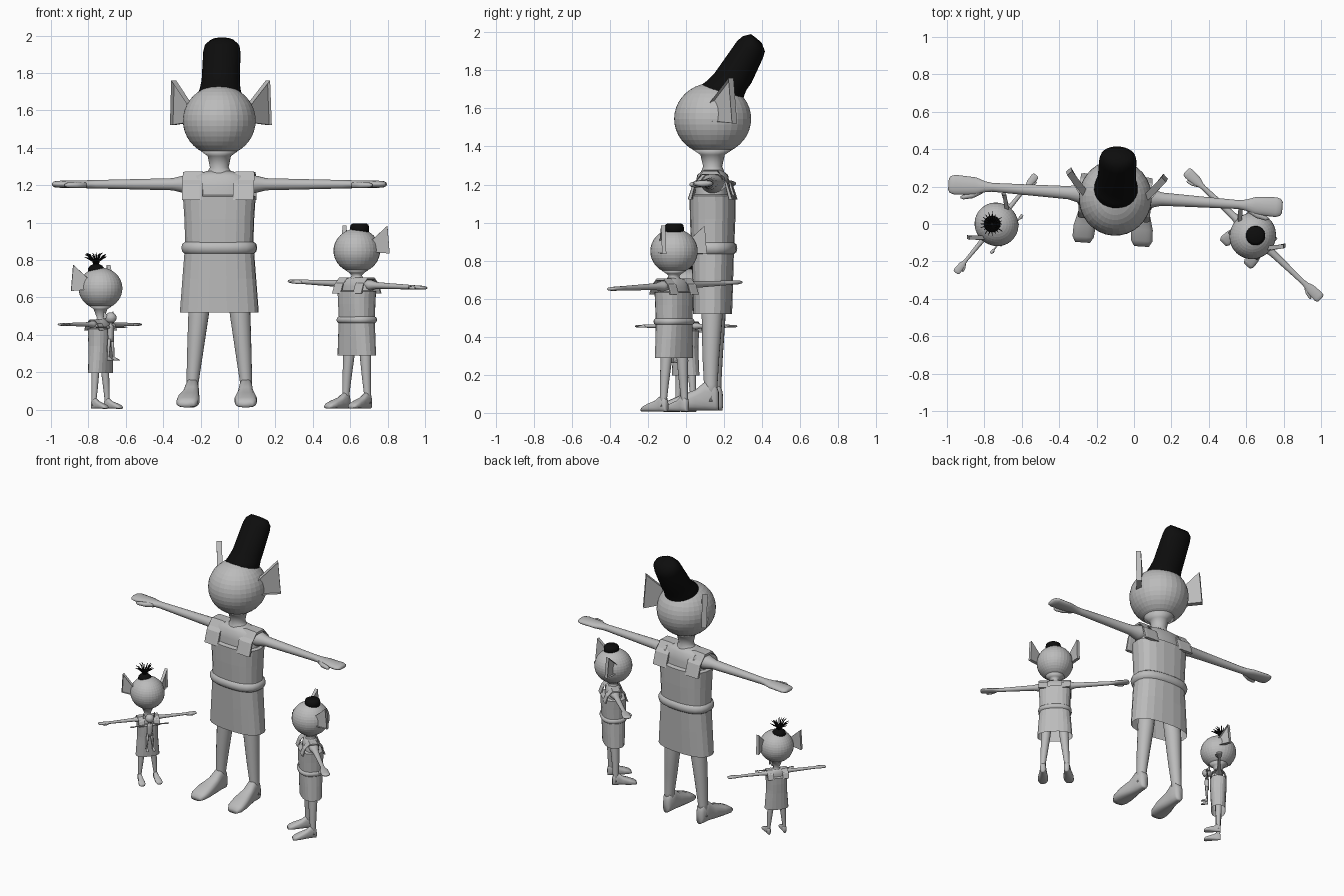
import bpy, bmesh, math, random
from mathutils import Vector, Matrix

if "Cube" in bpy.data.objects:
    bpy.data.objects.remove(bpy.data.objects["Cube"])

random.seed(3)


def material(name, v):
    m = bpy.data.materials.new(name)
    m.diffuse_color = (v, v, v, 1)
    m.use_nodes = True
    m.node_tree.nodes["Principled BSDF"].inputs["Base Color"].default_value = m.diffuse_color
    return m


GREY = material("plain_grey", 0.5)
BLACK = material("hair_black", 0.004)


def finish(name, bm, M, mat, smooth):
    bmesh.ops.recalc_face_normals(bm, faces=bm.faces)
    me = bpy.data.meshes.new(name)
    bm.to_mesh(me)
    bm.free()
    me.transform(M)
    me.materials.append(mat)
    ob = bpy.data.objects.new(name, me)
    bpy.context.collection.objects.link(ob)
    for p in me.polygons:
        p.use_smooth = smooth
    return ob


def loft(name, rings, M, mat=GREY, n=20, p=2.0, caps=True, smooth=True):
    """Skin over rings given as (centre, half axis u, half axis v)."""
    bm = bmesh.new()
    loops = []
    for c, u, v in rings:
        c, u, v = Vector(c), Vector(u), Vector(v)
        lp = []
        for i in range(n):
            a = 2 * math.pi * (i + 0.5) / n
            ca, sa = math.cos(a), math.sin(a)
            lp.append(bm.verts.new(c + u * math.copysign(abs(ca) ** (2 / p), ca)
                                   + v * math.copysign(abs(sa) ** (2 / p), sa)))
        loops.append(lp)
    for a, b in zip(loops, loops[1:]):
        for i in range(n):
            j = (i + 1) % n
            bm.faces.new((a[i], a[j], b[j], b[i]))
    if caps:
        bm.faces.new(loops[0])
        bm.faces.new(loops[-1])
    return finish(name, bm, M, mat, smooth)


def zr(z, rx, ry, x=0, y=0):
    return ((x, y, z), (rx, 0, 0), (0, ry, 0))


def ear(name, hc, r, s, M):
    # four-cornered dish with a raised rim
    bm = bmesh.new()
    pts = [(.9, 0, .46), (.9, -.1, -.05), (1.4, .62, -.12), (1.36, .52, 1.1)]
    out = [Vector((s * x * r, y * r, hc + z * r)) for x, y, z in pts]
    back = Vector((-s * .13 * r, .13 * r, 0))
    f = [bm.verts.new(q) for q in out]
    b = [bm.verts.new(q + back) for q in out]
    front = bm.faces.new(f)
    bm.faces.new(b[::-1])
    for i in range(4):
        j = (i + 1) % 4
        bm.faces.new((f[j], f[i], b[i], b[j]))
    bmesh.ops.inset_individual(bm, faces=[front], thickness=.11 * r)
    for v in front.verts:
        v.co += back * .6
    finish(name, bm, M, GREY, False)


def figure(name, x, y, z, angle, scale, hc, r, dep=1.0, tilt=0.0, dress=True, belt=True):
    M = Matrix.Translation((x, y, z)) @ Matrix.Rotation(math.radians(angle), 4, 'Z') @ Matrix.Scale(scale, 4)
    # head
    bm = bmesh.new()
    bmesh.ops.create_uvsphere(bm, u_segments=32, v_segments=20, radius=r)
    bmesh.ops.transform(bm, matrix=Matrix.Translation((0, 0, hc)) @ Matrix.Diagonal((1, 1.04, .97, 1)),
                        verts=bm.verts)
    finish(name + "_head", bm, M, GREY, False)
    # neck
    loft(name + "_neck", [zr(hc - .83 * r, .52 * r, .54 * r), zr(hc - .97 * r, .32 * r, .33 * r),
                          zr(1.295, .05, .05), zr(1.27, .065, .06), zr(1.24, .11, .07)], M)
    # upper body
    w = 1 if dress else .75
    loft(name + "_torso", [zr(1.275, .07 * w, .05), zr(1.25, .15 * w, .08), zr(1.19, .18 * w, .09),
                           zr(1.08, .17 * w, .10), zr(.85, .15 * w, .09), zr(.7, .15 * w, .09)], M, p=2.4)
    if dress:
        # open-bottomed dress
        loft(name + "_dress", [zr(.52, .212, .10 * dep), zr(.7, .198, .106 * dep), zr(.84, .187, .11 * dep),
                               zr(.9, .183, .113 * dep), zr(1.02, .187, .118 * dep), zr(1.14, .195, .12 * dep),
                               zr(1.15, .17, .085)], M, p=2.5, caps=False, smooth=False)
        if belt:
            loft(name + "_belt", [zr(h, .187 + o, (.112 + o) * dep) for h, o in
                                  ((.835, 0), (.845, .012), (.865, .016), (.885, .012), (.895, 0))],
                 M, p=2.5, caps=False)
    for s, side in ((1, "left"), (-1, "right")):
        tag = name + "_" + side
        ear(tag + "_ear", hc, r, s, M)
        if dress:
            # shoulder strap
            loft(tag + "_strap", [((s * .137, a * dep, h), (.057, 0, 0), (0, u, v)) for a, h, u, v in
                                  ((-.108, 1.12, .012, 0), (-.082, 1.215, .01, .008), (-.04, 1.262, .004, .012),
                                   (.04, 1.262, -.004, .012), (.082, 1.215, -.01, .008), (.108, 1.12, -.012, 0))],
                 M, n=8, p=5, smooth=False)
        # arm running into a flat mitten hand
        loft(tag + "_arm", [((s * a, .01, 1.205 - s * a * tilt), (0, u, 0), (0, 0, v)) for a, u, v in
                            ((.12, .07, .06), (.19, .052, .048), (.25, .036, .033), (.45, .03, .028),
                             (.66, .024, .023), (.70, .03, .022), (.75, .048, .021), (.86, .054, .019),
                             (.885, .046, .016), (.895, .03, .008))], M, n=16)
        # thumb
        loft(tag + "_thumb", [((s * a, b, 1.2 - s * a * tilt), (0, u, 0), (0, 0, v)) for a, b, u, v in
                              ((.71, -.01, .018, .016), (.76, -.038, .018, .016),
                               (.81, -.052, .014, .013), (.825, -.054, .006, .006))], M, n=10)
        # leg
        loft(tag + "_leg", [zr(.78, .062, .062, s * .088), zr(.5, .055, .055, s * .112, .005),
                            zr(.3, .043, .045, s * .13), zr(.15, .033, .036, s * .143),
                            zr(.06, .034, .036, s * .145)], M, n=16)
        # foot
        loft(tag + "_foot", [((s * a, b, h + .012), (u, 0, 0), (0, 0, h)) for b, a, u, h in
                             ((.042, .143, .022, .05), (.025, .143, .033, .07), (-.03, .144, .037, .076),
                              (-.08, .147, .045, .055), (-.16, .153, .06, .04), (-.22, .157, .058, .027),
                              (-.25, .158, .04, .016))], M, n=16, p=2.8)
    return M


# the three figures and the small doll
M1 = figure("large_figure", -.10, .14, 0, -4, 1.0, 1.545, .195)
figure("medium_figure", .635, -.063, 0, -43.5, .555, 1.53, .22, dep=1.25, tilt=.036)
figure("small_figure", -.735, -.002, 0, 50.5, .378, 1.715, .303, dep=1.25, belt=False)
figure("doll", -.68, -.055, .26, 50.5, .15, 1.54, .2, dress=False)

# tall swept-back hair: each ring given by front and back points
rings = []
for y0, z0, y1, z1, w in ((-.06, 1.66, .15, 1.61, .10), (-.085, 1.705, .165, 1.665, .118),
                          (-.03, 1.745, .177, 1.695, .108), (.01, 1.785, .205, 1.735, .102),
                          (.13, 1.955, .265, 1.865, .10), (.16, 1.98, .275, 1.9, .094),
                          (.20, 1.99, .26, 1.94, .07)):
    rings.append(((0, (y0 + y1) / 2, (z0 + z1) / 2), (w, 0, 0), (0, (y1 - y0) / 2, (z1 - z0) / 2)))
loft("large_figure_hair", rings, M1, BLACK, n=28)

# flat hair tuft
I = Matrix.Identity(4)
loft("medium_figure_hair", [zr(.94, .05, .05, .65, -.062), zr(.972, .052, .052, .65, -.062),
                            zr(.988, .048, .048, .65, -.062), zr(.996, .036, .036, .65, -.062)], I, BLACK)

# hair cap with fanned spikes
cx, cy = -.758, 0
loft("small_figure_hair", [zr(.735, .045, .045, cx, cy), zr(.757, .044, .044, cx, cy),
                           zr(.77, .032, .032, cx, cy), zr(.778, .015, .015, cx, cy)], I, BLACK)
for k in range(20):
    a = 2 * math.pi * k / 20
    reach = random.uniform(.045, .07)
    top = random.uniform(.815, .84)
    d = Vector((math.cos(a), math.sin(a), 0))
    t = Vector((-d.y, d.x, 0))
    base = Vector((cx, cy, 0))
    spike = []
    for f, h, w in ((.12, .765, .004), (.3, .795, .004), (.65, top - .01, .0035), (1, top, .0015)):
        spike.append((base + d * reach * f + Vector((0, 0, h)), t * w, (Vector((0, 0, 1)) + d * -.6) * w))
    loft("small_figure_hair_spike", spike, I, BLACK, n=5)
